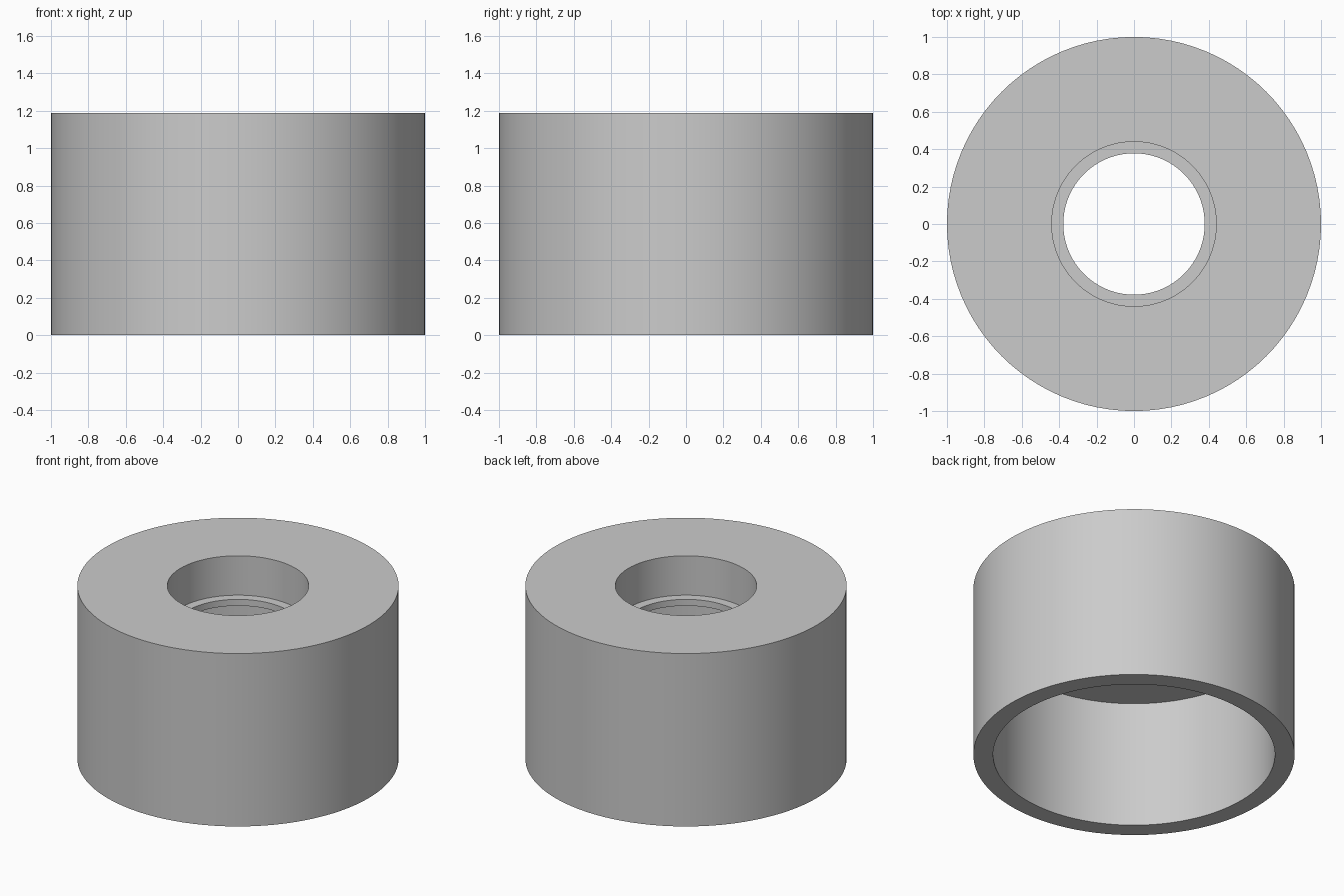
import bpy, bmesh, math

cube = bpy.data.objects.get("Cube")
if cube:
    bpy.data.objects.remove(cube, do_unlink=True)

# Plain grey finish
grey = bpy.data.materials.new("plain grey")
grey.use_nodes = True
color = (0.6, 0.6, 0.6, 1)
grey.diffuse_color = color
grey.node_tree.nodes["Principled BSDF"].inputs["Base Color"].default_value = color

# Dimensions: stepped top hole and wide open bore below
HEIGHT, OUTER, BORE = 1.1875, 1.0, 0.877
HOLE, LIP = 0.44, 0.378
LEDGE_Z, CEILING_Z = 0.917, 0.873
SEGMENTS = 96

# Closed cross-section (radius, height), turned around the z axis
profile = [(OUTER, 0), (OUTER, HEIGHT), (HOLE, HEIGHT), (HOLE, LEDGE_Z),
           (LIP, LEDGE_Z), (LIP, CEILING_Z), (BORE, CEILING_Z), (BORE, 0)]

bm = bmesh.new()
verts = [bm.verts.new((r, 0, z)) for r, z in profile]
edges = [bm.edges.new((a, b)) for a, b in zip(verts, verts[1:] + verts[:1])]
bmesh.ops.spin(bm, geom=verts + edges, cent=(0, 0, 0), axis=(0, 0, 1),
               angle=math.tau, steps=SEGMENTS, use_merge=True)
bmesh.ops.remove_doubles(bm, verts=bm.verts, dist=0.0001)
bmesh.ops.recalc_face_normals(bm, faces=bm.faces)

mesh = bpy.data.meshes.new("stepped_sleeve")
bm.to_mesh(mesh)
bm.free()
mesh.materials.append(grey)
sleeve = bpy.data.objects.new("stepped_sleeve", mesh)
bpy.context.collection.objects.link(sleeve)

# Smooth round walls with crisp rims
bpy.ops.object.select_all(action="DESELECT")
sleeve.select_set(True)
bpy.context.view_layer.objects.active = sleeve
bpy.ops.object.shade_smooth_by_angle(angle=math.radians(30))
